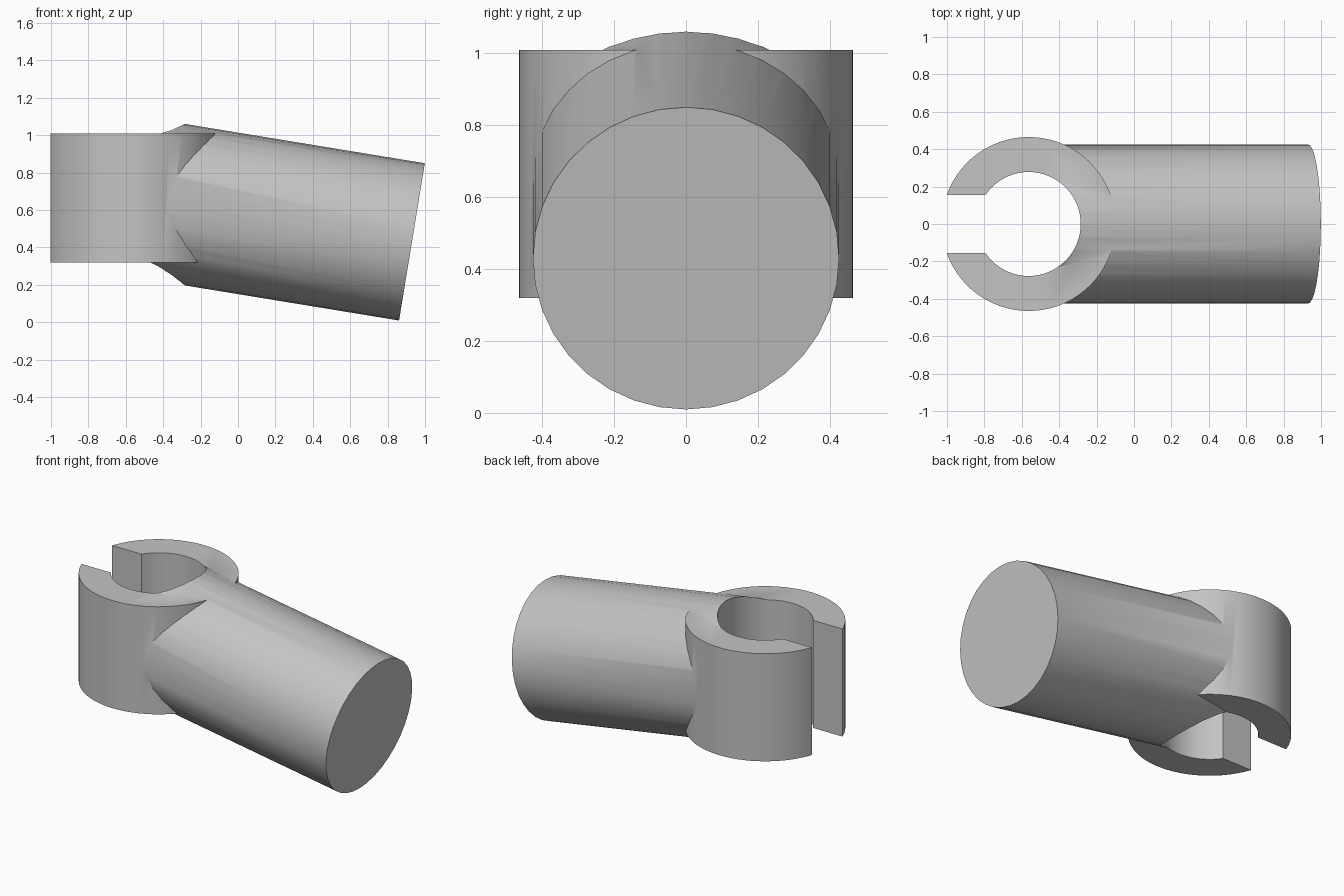
import bpy
from math import radians, sin, cos
from mathutils import Vector

cube = bpy.data.objects.get("Cube")
if cube:
    bpy.data.objects.remove(cube, do_unlink=True)

RING_X, RING_R, BORE_R = -0.563, 0.465, 0.278
RING_BOTTOM, RING_TOP = 0.32, 1.01
SLOT = 0.31
ROD_R, TILT = 0.426, radians(9.3)

grey = bpy.data.materials.new("plain grey")
grey.use_nodes = True
colour = (0.55, 0.55, 0.55, 1)
grey.diffuse_color = colour
grey.node_tree.nodes["Principled BSDF"].inputs["Base Color"].default_value = colour


def cylinder(name, radius, depth, location, sides, tilt=0):
    bpy.ops.mesh.primitive_cylinder_add(vertices=sides, radius=radius, depth=depth,
                                        location=location, rotation=(0, tilt, 0))
    obj = bpy.context.object
    obj.name = name
    obj.data.materials.append(grey)
    return obj


def combine(target, other, operation):
    mod = target.modifiers.new(operation.lower(), 'BOOLEAN')
    mod.operation = operation
    mod.solver = 'EXACT'
    mod.object = other
    bpy.ops.object.select_all(action='DESELECT')
    target.select_set(True)
    bpy.context.view_layer.objects.active = target
    bpy.ops.object.modifier_apply(modifier=mod.name)
    bpy.data.objects.remove(other, do_unlink=True)


# Upright clamp ring
mid_z = (RING_BOTTOM + RING_TOP) / 2
clamp = cylinder("clamp_with_rod", RING_R, RING_TOP - RING_BOTTOM, (RING_X, 0, mid_z), 72)

# Thick rod sloping down from the ring
end = Vector((0.93, 0, 0.43))
axis = Vector((cos(TILT), 0, -sin(TILT)))
length = (end.x - RING_X) / axis.x
rod = cylinder("rod", ROD_R, length, end - axis * length / 2, 36, radians(90) + TILT)
combine(clamp, rod, 'UNION')

# Bore through ring and rod
bore = cylinder("bore_cutter", BORE_R, 3, (RING_X, 0, mid_z), 64)
combine(clamp, bore, 'DIFFERENCE')

# Open slot on the far side of the ring
bpy.ops.mesh.primitive_cube_add(size=1, location=(RING_X - 0.5, 0, mid_z))
slot = bpy.context.object
slot.name = "slot_cutter"
slot.scale = (1, SLOT, 3)
slot.data.materials.append(grey)
combine(clamp, slot, 'DIFFERENCE')

bpy.ops.object.select_all(action='DESELECT')
clamp.select_set(True)
bpy.context.view_layer.objects.active = clamp
bpy.ops.object.shade_smooth_by_angle(angle=radians(30))
